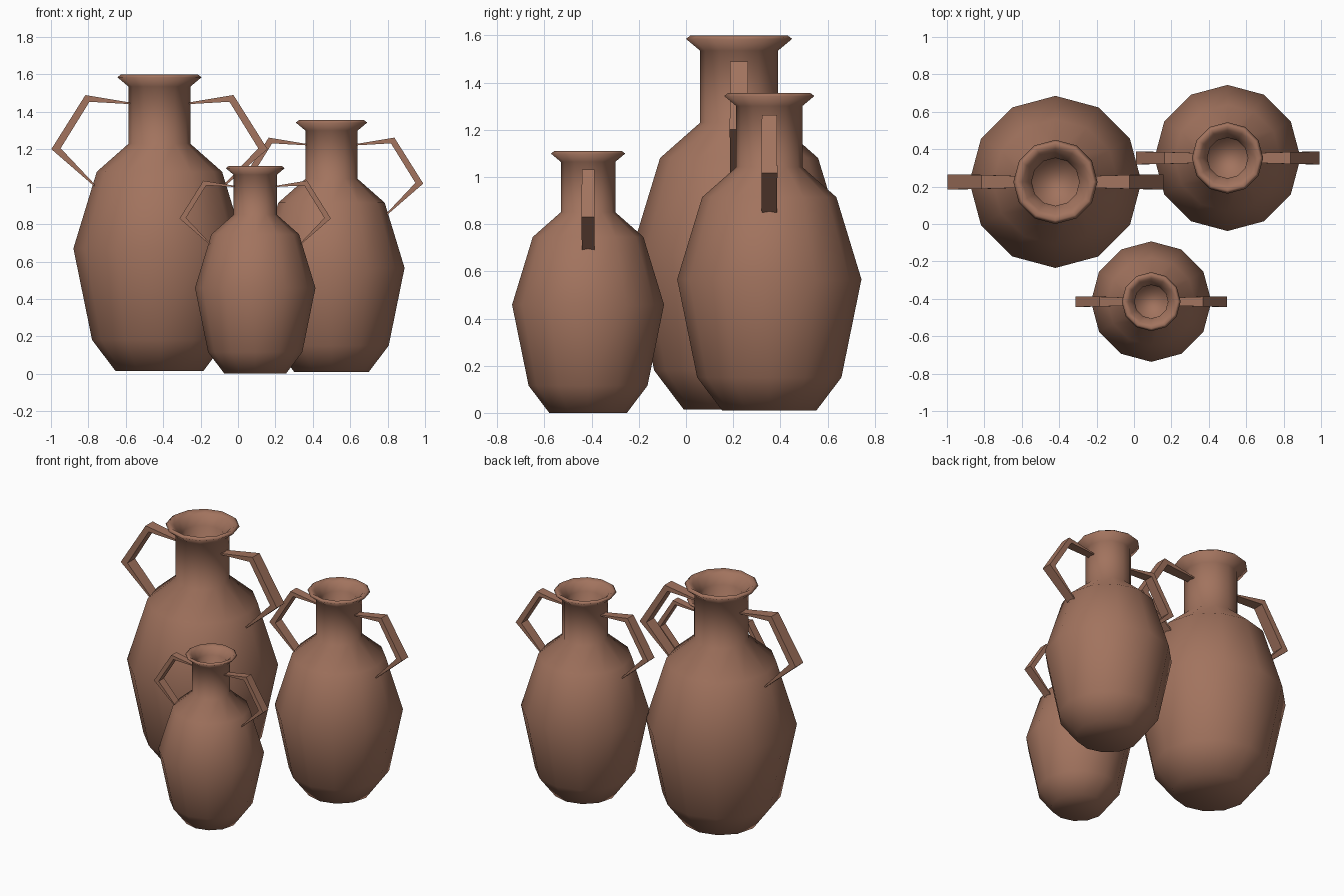
import bpy, bmesh, math
from mathutils import Vector

if "Cube" in bpy.data.objects:
    bpy.data.objects.remove(bpy.data.objects["Cube"])

clay = bpy.data.materials.new("terracotta_clay")
clay.diffuse_color = (0.36, 0.172, 0.112, 1)
clay.use_nodes = True
clay.node_tree.nodes["Principled BSDF"].inputs["Base Color"].default_value = clay.diffuse_color

# (radius, height) profile of the largest jar, outside then inside
PROFILE = [(0.235, 0.0), (0.36, 0.165), (0.46, 0.655), (0.335, 1.065),
           (0.165, 1.215), (0.165, 1.52), (0.225, 1.57), (0.205, 1.585),
           (0.175, 1.565), (0.128, 1.51), (0.125, 1.22)]
# handle path: (x, z, thickness, width in y)
HANDLE = [(0.15, 1.43, 0.008, 0.06), (0.385, 1.457, 0.042, 0.075),
          (0.553, 1.188, 0.05, 0.08), (0.34, 0.985, 0.008, 0.075)]
SIDES = 12


def finish(bm, name, loc, scale, smooth):
    bmesh.ops.recalc_face_normals(bm, faces=bm.faces)
    for f in bm.faces:
        f.smooth = smooth
    me = bpy.data.meshes.new(name)
    bm.to_mesh(me)
    bm.free()
    me.materials.append(clay)
    ob = bpy.data.objects.new(name, me)
    ob.location, ob.scale = loc, (scale,) * 3
    bpy.context.collection.objects.link(ob)


def skin(bm, rings):
    """Join rings of vertices with quads and cap both ends."""
    n = len(rings[0])
    for a, b in zip(rings, rings[1:]):
        for i in range(n):
            j = (i + 1) % n
            bm.faces.new((a[i], a[j], b[j], b[i]))
    bm.faces.new(rings[0])
    bm.faces.new(rings[-1])


def jar(name, loc, scale):
    # turned body with neck and hollow mouth
    bm = bmesh.new()
    rings = [[bm.verts.new((r * math.cos(2 * math.pi * i / SIDES),
                            r * math.sin(2 * math.pi * i / SIDES), z))
              for i in range(SIDES)] for r, z in PROFILE]
    skin(bm, rings)
    finish(bm, name + "_body", loc, scale, True)

    # angular strap handles, thick at the bends and thin at the ends
    pts = [Vector((x, 0, z)) for x, z, t, w in HANDLE]
    for side, sx in (("left", -1), ("right", 1)):
        bm = bmesh.new()
        rings = []
        for k, (x, z, t, w) in enumerate(HANDLE):
            d = (pts[min(k + 1, 3)] - pts[max(k - 1, 0)]).normalized()
            nrm = Vector((-d.z, 0, d.x))
            ring = []
            for a, b in ((-1, -1), (1, -1), (1, 1), (-1, 1)):
                p = pts[k] + nrm * (a * t / 2) + Vector((0, b * w / 2, 0))
                ring.append(bm.verts.new((p.x * sx, p.y, p.z)))
            rings.append(ring)
        skin(bm, rings)
        finish(bm, f"{name}_{side}_handle", loc, scale, False)


jar("large_jar", (-0.42, 0.225, 0.015), 1.0)
jar("medium_jar", (0.5, 0.353, 0.01), 0.849)
jar("small_jar", (0.092, -0.415, 0.0), 0.7)
